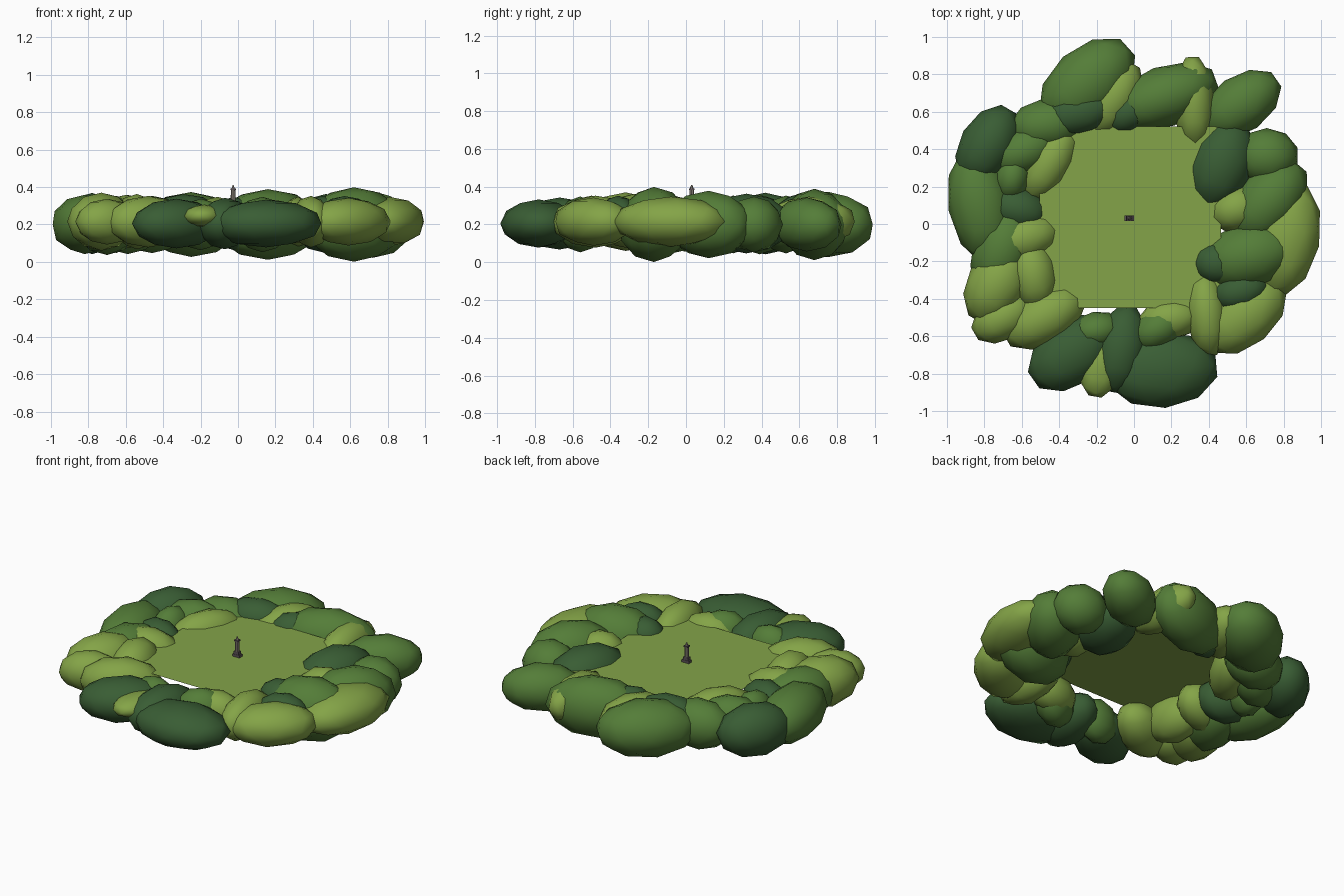
import bpy
import bmesh
from math import radians
from mathutils import Matrix, Vector

cube = bpy.data.objects.get("Cube")
if cube:
    bpy.data.objects.remove(cube, do_unlink=True)

GROUND_Z = 0.285


def make_material(name, rgb):
    """Flat material from display colour values, stored as linear."""
    linear = [((c / 255 + 0.055) / 1.055) ** 2.4 for c in rgb]
    mat = bpy.data.materials.new(name)
    mat.use_nodes = True
    mat.diffuse_color = (*linear, 1)
    shader = mat.node_tree.nodes["Principled BSDF"]
    shader.inputs["Base Color"].default_value = (*linear, 1)
    shader.inputs["Roughness"].default_value = 0.9
    return mat


dark_leaf = make_material("dark green leaf", (57, 93, 52))
mid_leaf = make_material("middle green leaf", (84, 125, 56))
light_leaf = make_material("light green leaf", (132, 164, 71))
grass = make_material("grass green", (131, 163, 73))
light_stone = make_material("light stone", (138, 130, 120))
dark_stone = make_material("dark stone", (90, 80, 85))


def add_object(name, bm, mat, smooth=False):
    mesh = bpy.data.meshes.new(name)
    bm.to_mesh(mesh)
    bm.free()
    mesh.materials.append(mat)
    if smooth:
        for face in mesh.polygons:
            face.use_smooth = True
        mesh.set_sharp_from_angle(angle=radians(45))
    obj = bpy.data.objects.new(name, mesh)
    bpy.context.scene.collection.objects.link(obj)
    return obj


def add_bushes(name, mat, z, rows):
    """Each row: centre x, y, half length, half width, turn in degrees, half height."""
    for number, (x, y, length, width, turn, height) in enumerate(rows, 1):
        bm = bmesh.new()
        place = (Matrix.Translation((x, y, z))
                 @ Matrix.Rotation(radians(turn), 4, "Z")
                 @ Matrix.Diagonal((length, width, height, 1)))
        bmesh.ops.create_icosphere(bm, subdivisions=2, radius=1.02, matrix=place)
        add_object(f"{name}_{number}", bm, mat, smooth=True)


def add_box(name, mat, centre, size):
    bm = bmesh.new()
    bmesh.ops.create_cube(bm, size=1, matrix=Matrix.Translation(centre)
                          @ Matrix.Diagonal((*size, 1)))
    return add_object(name, bm, mat)


def add_cone(name, mat, centre, bottom, top, depth, sides):
    bm = bmesh.new()
    bmesh.ops.create_cone(bm, cap_ends=True, segments=sides, radius1=bottom,
                          radius2=top, depth=depth,
                          matrix=Matrix.Translation(centre))
    return add_object(name, bm, mat)


# Ring of bushes, darkest to lightest
add_bushes("dark_bush", dark_leaf, .205, [
    (-.78, .42, .23, .15, 60, .16),
    (-.62, .08, .17, .12, -15, .135),
    (-.33, -.69, .26, .17, 35, .13),
    (-.07, -.67, .24, .14, 80, .135),
    (.15, -.78, .3, .2, 5, .125),
    (.47, .32, .25, .17, 70, .155),
    (-.02, .6, .16, .11, 30, .14),
])
add_bushes("middle_bush", mid_leaf, .2, [
    (-.25, .75, .3, .19, 42, .17),
    (.16, .68, .3, .16, 20, .185),
    (.57, .64, .24, .15, 35, .14),
    (-.46, .53, .21, .14, 10, .15),
    (-.59, .39, .2, .13, 25, .155),
    (-.65, .25, .14, .1, 80, .15),
    (-.82, .1, .31, .17, 100, .155),
    (-.7, -.13, .25, .16, 70, .16),
    (-.2, -.57, .14, .1, 10, .135),
    (.13, -.56, .16, .11, 30, .145),
    (.62, -.17, .27, .18, 15, .195),
    (.72, .12, .26, .17, 50, .175),
    (.71, .36, .17, .15, 0, .145),
])
add_bushes("light_bush", light_leaf, .215, [
    (.32, .65, .25, .11, 92, .13),
    (-.11, .67, .22, .13, 60, .13),
    (-.45, .33, .23, .12, 60, .13),
    (-.6, -.08, .21, .13, 15, .14),
    (-.73, -.32, .23, .16, 60, .152),
    (-.7, -.5, .18, .12, 30, .12),
    (-.48, -.5, .24, .14, 30, .135),
    (-.54, -.27, .2, .13, 100, .145),
    (.19, -.51, .17, .11, 10, .115),
    (.39, -.48, .23, .11, 95, .135),
    (.59, -.49, .26, .16, 40, .125),
    (.81, -.08, .31, .18, 78, .13),
    (.55, .08, .15, .12, 20, .13),
])

# Small tufts lying on top of the ring
add_bushes("dark_tuft", dark_leaf, .25, [
    (-.29, .6, .2, .12, 15, .11),
    (.57, -.36, .15, .1, 15, .1),
    (.45, -.21, .13, .11, 0, .1),
])
add_bushes("light_tuft", light_leaf, .245, [(-.18, -.76, .17, .11, 80, .06)])

# Lawn sheet inside the ring
bm = bmesh.new()
bmesh.ops.create_grid(bm, x_segments=1, y_segments=1, size=0.485,
                      matrix=Matrix.Translation((-.02, .035, GROUND_Z)))
add_object("lawn", bm, grass)

# Small stone monument in the middle
spot = Vector((-.026, .03, GROUND_Z))
up = Vector((0, 0, 1))
add_box("monument_base", dark_stone, spot + up * .008, (.05, .03, .016))
add_box("monument_step", dark_stone, spot + up * .024, (.034, .026, .02))
add_cone("monument_column", light_stone, spot + up * .065, .014, .012, .07, 8)
add_box("monument_cap", dark_stone, spot + up * .102, (.028, .028, .008))
add_cone("monument_tip", light_stone, spot + up * .1155, .01, .003, .019, 6)
